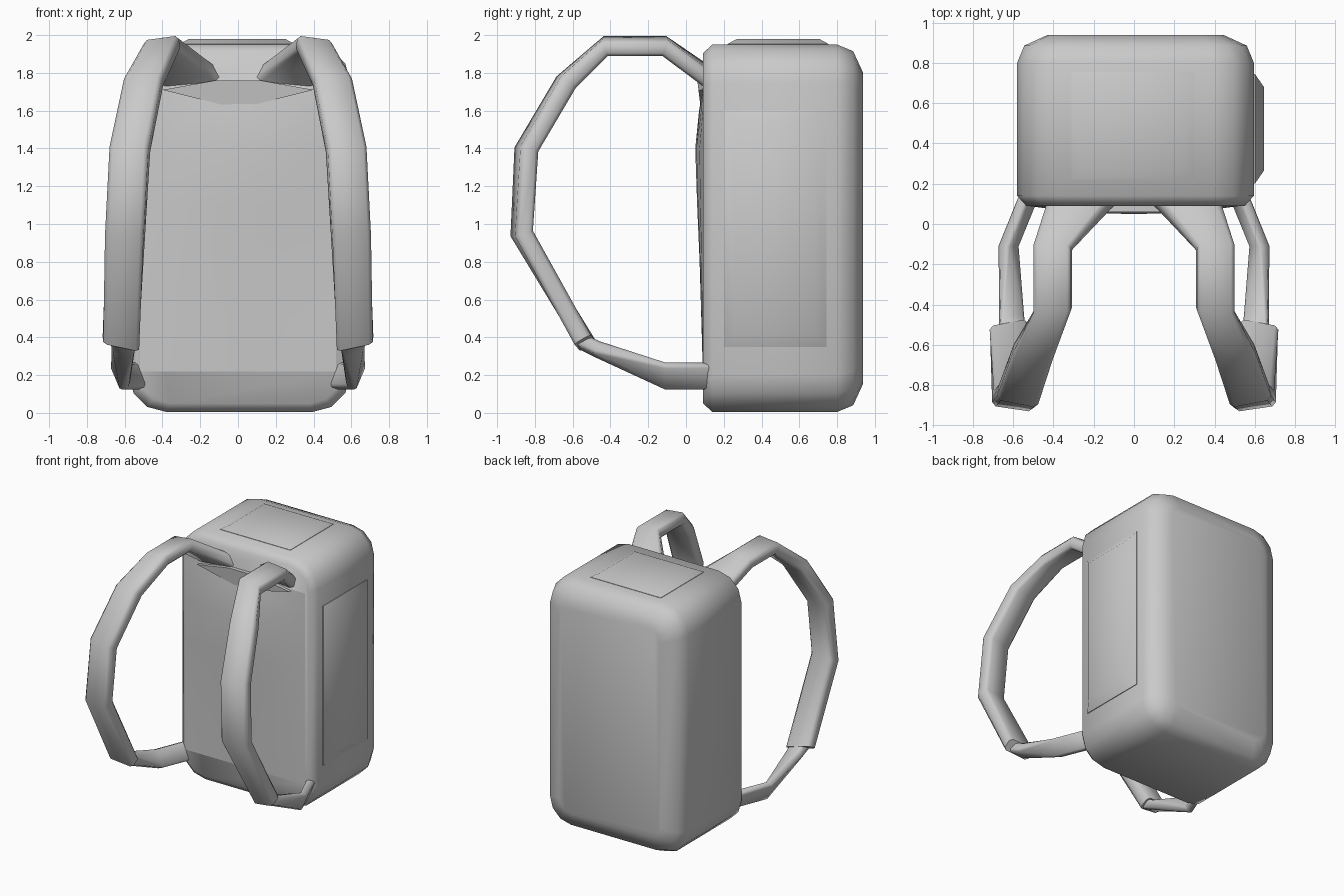
import bpy, bmesh, math
from mathutils import Vector

if "Cube" in bpy.data.objects:
    bpy.data.objects.remove(bpy.data.objects["Cube"], do_unlink=True)

GREY = (0.59, 0.59, 0.59, 1.0)
fabric = bpy.data.materials.new("grey fabric")
fabric.diffuse_color = GREY
fabric.use_nodes = True
fabric.node_tree.nodes["Principled BSDF"].inputs["Base Color"].default_value = GREY


def finish(bm, name, angle):
    bmesh.ops.recalc_face_normals(bm, faces=bm.faces)
    mesh = bpy.data.meshes.new(name)
    bm.to_mesh(mesh)
    bm.free()
    mesh.materials.append(fabric)
    ob = bpy.data.objects.new(name, mesh)
    bpy.context.collection.objects.link(ob)
    bpy.ops.object.select_all(action='DESELECT')
    ob.select_set(True)
    bpy.context.view_layer.objects.active = ob
    bpy.ops.object.shade_smooth_by_angle(angle=math.radians(angle))
    return ob


def loft(name, rings, angle=60):
    """Skin a list of equal-length closed rings and cap both ends."""
    bm = bmesh.new()
    vs = [[bm.verts.new(p) for p in r] for r in rings]
    n = len(rings[0])
    for a, b in zip(vs, vs[1:]):
        for i in range(n):
            j = (i + 1) % n
            bm.faces.new((a[i], a[j], b[j], b[i]))
    bm.faces.new(vs[0])
    bm.faces.new(vs[-1])
    return finish(bm, name, angle)


def rounded_rect(x0, x1, z0, z1, r, seg=3):
    pts = []
    corners = ((x1 - r, z1 - r), (x0 + r, z1 - r), (x0 + r, z0 + r), (x1 - r, z0 + r))
    for k, (cx, cz) in enumerate(corners):
        for i in range(seg + 1):
            a = math.pi / 2 * (k + i / seg)
            pts.append((cx + r * math.cos(a), cz + r * math.sin(a)))
    return pts


# Bag body: rounded outline, small front bevel, larger rear bevel
body = []
for y, inset, r in ((0.09, 0.045, 0.17), (0.14, 0, 0.2), (0.80, 0, 0.2),
                    (0.885, 0.035, 0.18), (0.938, 0.15, 0.1)):
    outline = rounded_rect(-0.58 + inset, 0.595 - inset, 0.005 + inset, 1.95 - inset, r)
    body.append([(x, y, z) for x, z in outline])
loft("bag_body", body, 50)

# Padded panel that bulges out of the front
bm = bmesh.new()
rows = []
for z, bulge in ((0.22, 0), (0.5, .008), (0.8, .017), (1.1, .03), (1.4, .04), (1.6, .02), (1.72, 0)):
    rows.append([bm.verts.new((x, 0.089 - bulge * (1 - (x / 0.52) ** 2), z))
                 for x in (-0.52, -0.39, -0.2, 0, 0.2, 0.39, 0.52)])
for a, b in zip(rows, rows[1:]):
    for i in range(6):
        bm.faces.new((a[i], a[i + 1], b[i + 1], b[i]))
pad = finish(bm, "front_pad", 60)
if pad.data.polygons[0].normal.y > 0:
    pad.data.flip_normals()


# Raised cushion panels on the top and on one side
def cushion(name, u, v, levels, place):
    rings = []
    for h, d in levels:
        rect = ((u[0] + d, v[0] + d), (u[1] - d, v[0] + d), (u[1] - d, v[1] - d), (u[0] + d, v[1] - d))
        rings.append([place(a, b, h) for a, b in rect])
    loft(name, rings, 50)


cushion("top_panel", (-0.31, 0.30), (0.22, 0.755),
        ((1.93, 0), (1.953, 0), (1.98, 0.05)), lambda a, b, h: (a, b, h))
cushion("side_panel", (0.20, 0.745), (0.35, 1.60),
        ((0.57, 0), (0.6, 0), (0.645, 0.065)), lambda a, b, h: (h, a, b))


# Straps: each station gives the outer edge, inner edge and thickness
def strap(name, stations, side):
    mids = [(Vector(o) + Vector(i)) / 2 for o, i, t in stations]
    rings = []
    for k, (o, i, t) in enumerate(stations):
        tangent = mids[min(k + 1, len(mids) - 1)] - mids[max(k - 1, 0)]
        half = (Vector(o) - Vector(i)) / 2
        normal = tangent.cross(half).normalized() * t / 2
        ring = []
        for w, h in ((1, .6), (.8, 1), (-.8, 1), (-1, .6), (-1, -.6), (-.8, -1), (.8, -1), (1, -.6)):
            p = mids[k] + half * w + normal * h
            ring.append((p.x * side, p.y, p.z))
        rings.append(ring)
    loft(name, rings, 65)


UPPER = [((0.42, 0.12, 1.76), (0.09, 0.12, 1.79), 0.09),
         ((0.495, -0.11, 1.93), (0.31, -0.12, 1.955), 0.09),
         ((0.495, -0.43, 1.93), (0.31, -0.42, 1.955), 0.09),
         ((0.60, -0.62, 1.75), (0.40, -0.65, 1.75), 0.10),
         ((0.675, -0.825, 1.40), (0.47, -0.865, 1.39), 0.10),
         ((0.70, -0.855, 0.95), (0.495, -0.885, 0.95), 0.10),
         ((0.715, -0.55, 0.39), (0.525, -0.515, 0.35), 0.10)]
LOWER = [((0.67, -0.56, 0.39), (0.54, -0.54, 0.36), 0.07),
         ((0.665, -0.47, 0.35), (0.55, -0.46, 0.32), 0.07),
         ((0.65, -0.11, 0.26), (0.595, -0.11, 0.13), 0.06),
         ((0.55, 0.13, 0.26), (0.50, 0.13, 0.13), 0.06)]
for side, label in ((1, "left"), (-1, "right")):
    strap(label + "_shoulder_strap", UPPER, side)
    strap(label + "_lower_strap", LOWER, side)

# Yoke joining the shoulder straps
yoke = ((-0.40, 1.71), (0, 1.61), (0.40, 1.71), (0.12, 1.76), (-0.12, 1.76))
loft("strap_yoke", [[(x, 0.06 + (1.76 - z) * 0.12, z) for x, z in yoke],
                    [(x, 0.12, z) for x, z in yoke]], 30)
